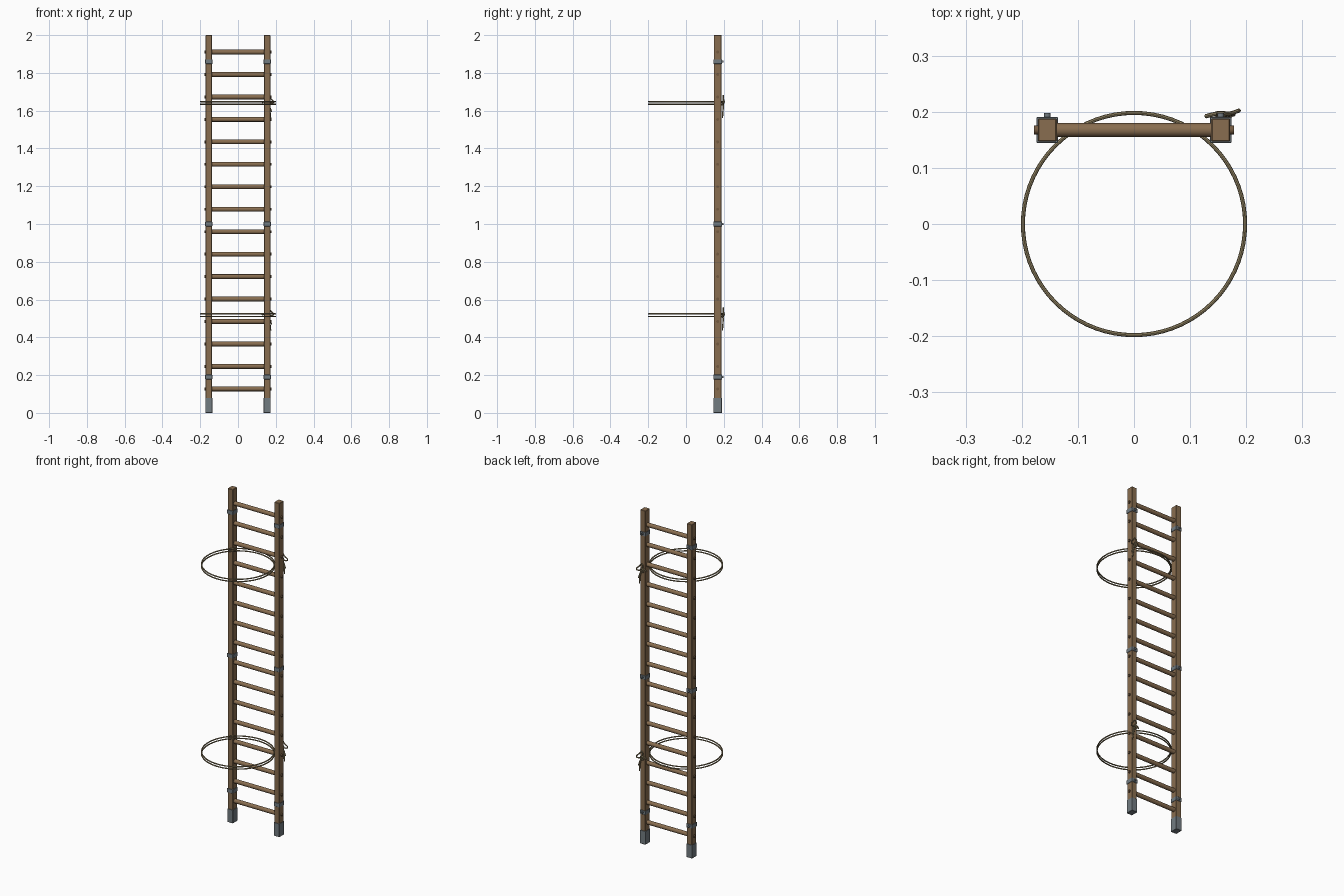
import bpy, bmesh, math
from mathutils import Matrix, Vector

if "Cube" in bpy.data.objects:
    bpy.data.objects.remove(bpy.data.objects["Cube"])


def material(name, rgb):
    m = bpy.data.materials.new(name)
    m.diffuse_color = (*rgb, 1)
    m.use_nodes = True
    m.node_tree.nodes["Principled BSDF"].inputs["Base Color"].default_value = m.diffuse_color
    return m


WOOD = material("wood", (0.25, 0.155, 0.08))
DARK = material("dark_wood", (0.17, 0.10, 0.05))
METAL = material("metal", (0.17, 0.20, 0.22))
ROPE = material("rope", (0.30, 0.24, 0.13))
RX, RY = 0.1545, 0.1675          # rail centre


def finish(name, bm, mat):
    mesh = bpy.data.meshes.new(name)
    bm.to_mesh(mesh)
    bm.free()
    ob = bpy.data.objects.new(name, mesh)
    bpy.context.collection.objects.link(ob)
    mesh.materials.append(mat)
    return ob


def box(name, loc, size, mat, bevel=0.0):
    bm = bmesh.new()
    bmesh.ops.create_cube(bm, size=1, matrix=Matrix.Translation(loc) @ Matrix.Diagonal((*size, 1)))
    if bevel:
        bmesh.ops.bevel(bm, geom=bm.edges[:], offset=bevel, segments=1, affect='EDGES')
    return finish(name, bm, mat)


def smooth(ob):
    bpy.ops.object.select_all(action='DESELECT')
    bpy.context.view_layer.objects.active = ob
    ob.select_set(True)
    bpy.ops.object.shade_smooth_by_angle(angle=math.radians(40))


def rod(name, loc, radius, length, mat, axis='X', sides=16):
    turn = Matrix.Rotation(math.pi / 2, 4, 'Y' if axis == 'X' else 'X')
    bm = bmesh.new()
    bmesh.ops.create_cone(bm, cap_ends=True, segments=sides, radius1=radius, radius2=radius,
                          depth=length, matrix=Matrix.Translation(loc) @ turn)
    ob = finish(name, bm, mat)
    smooth(ob)
    return ob


def cord(name, pts, radius, cyclic=False, kind='POLY'):
    cu = bpy.data.curves.new(name, 'CURVE')
    cu.dimensions = '3D'
    cu.bevel_depth, cu.bevel_resolution = radius, 2
    cu.use_fill_caps = True
    sp = cu.splines.new(kind)
    sp.points.add(len(pts) - 1)
    for p, co in zip(sp.points, pts):
        p.co = (*co, 1)
    sp.use_cyclic_u = cyclic
    if kind == 'NURBS':
        sp.order_u, sp.use_endpoint_u, sp.resolution_u = 3, True, 5
    ob = bpy.data.objects.new(name, cu)
    bpy.context.collection.objects.link(ob)
    cu.materials.append(ROPE)
    bpy.ops.object.select_all(action='DESELECT')
    bpy.context.view_layer.objects.active = ob
    ob.select_set(True)
    bpy.ops.object.convert(target='MESH')
    smooth(bpy.context.object)


# Side rails with metal shoes, bands and rivets
for s, side in ((-1, "left"), (1, "right")):
    box(f"{side}_rail", (s * RX, RY, 1.01), (0.034, 0.041, 1.98), WOOD, 0.002)
    box(f"{side}_foot", (s * RX, RY, 0.04), (0.037, 0.045, 0.08), METAL, 0.001)
    for z in (0.19, 1.0, 1.86):
        box(f"{side}_band", (s * RX, RY, z), (0.038, 0.046, 0.024), METAL, 0.001)
        rod(f"{side}_band_rivet", (s * RX, RY + 0.0265, z), 0.006, 0.008, METAL, 'Y', 10)

# Rungs with peg ends showing outside the rails
for i in range(16):
    z = 0.127 + i * 0.1189
    rod("rung", (0, RY, z), 0.0125, 0.29, WOOD)
    for s in (-1, 1):
        rod("rung_peg", (s * 0.173, RY, z), 0.008, 0.01, DARK, sides=10)

# Rope hoops, each a pair of strands, tied behind the right rail
for z in (0.517, 1.641):
    for dz in (-0.007, 0.007):
        ring = [(0.198 * math.cos(a), 0.198 * math.sin(a), z + dz)
                for a in (2 * math.pi * k / 72 for k in range(72))]
        cord("rope_hoop", ring, 0.0036, True)

    def at(*offsets):
        return [(x, y, z + d) for x, y, d in offsets]

    # Knot coils, bow loop and hanging tails
    cord("rope_knot", at((0.128, 0.192, 0.0), (0.145, 0.197, 0.014), (0.165, 0.198, 0.008),
                         (0.168, 0.192, -0.010), (0.150, 0.192, -0.012), (0.142, 0.198, 0.004),
                         (0.160, 0.198, 0.014)), 0.0038, kind='NURBS')
    cord("rope_bow", at((0.155, 0.195, 0.0), (0.146, 0.197, 0.028), (0.156, 0.197, 0.044),
                        (0.172, 0.196, 0.022), (0.188, 0.203, 0.010), (0.186, 0.201, -0.004),
                        (0.160, 0.194, -0.002)), 0.0035, kind='NURBS')
    cord("rope_tail", at((0.158, 0.195, 0.0), (0.166, 0.197, -0.025), (0.170, 0.195, -0.050),
                         (0.173, 0.193, -0.080)), 0.0035, kind='NURBS')
    cord("rope_short_tail", at((0.158, 0.195, 0.0), (0.168, 0.199, -0.020),
                               (0.178, 0.195, -0.048)), 0.0035, kind='NURBS')
